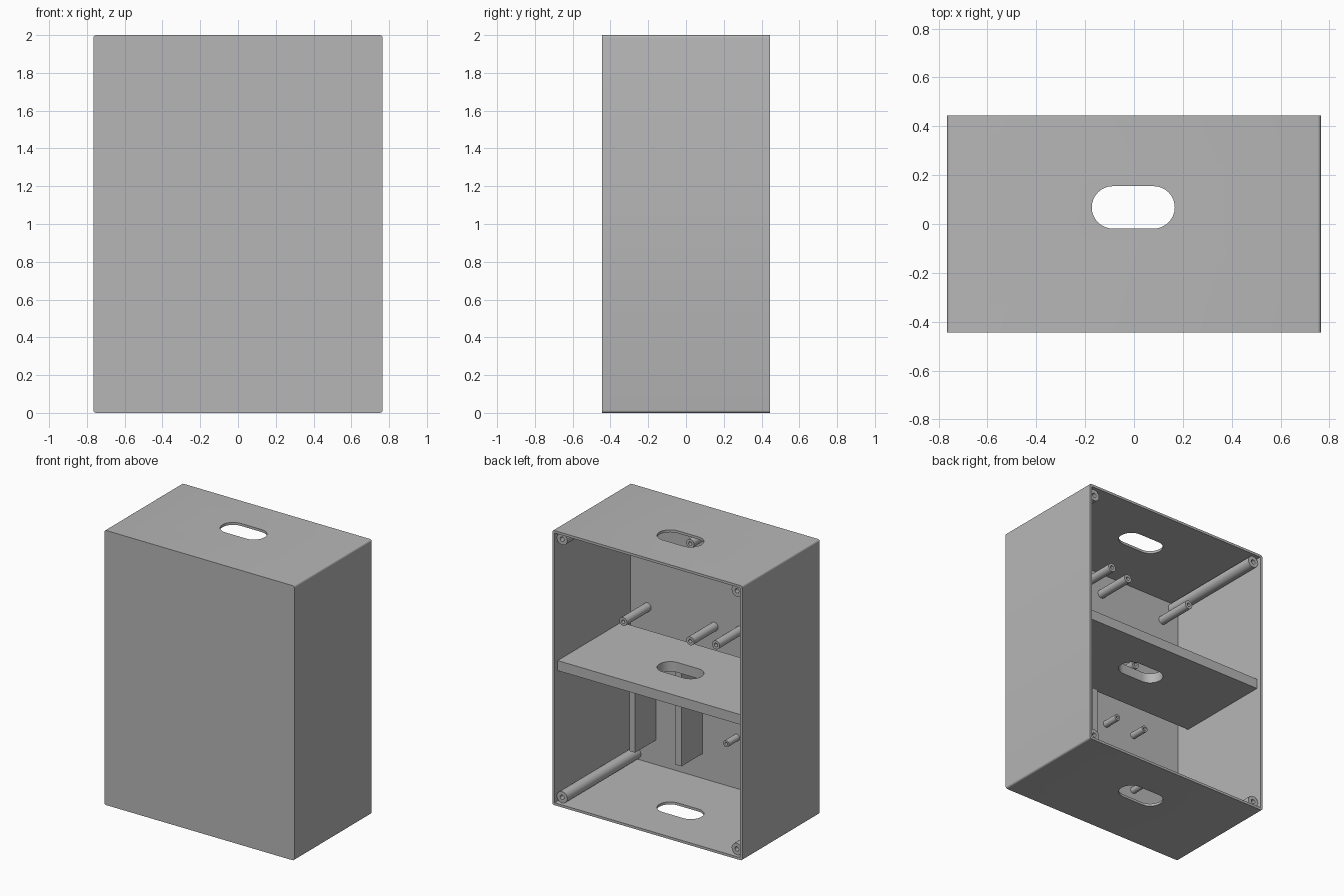
import bpy, bmesh, math
from mathutils import Matrix, Vector

cube = bpy.data.objects.get("Cube")
if cube:
    bpy.data.objects.remove(cube, do_unlink=True)

GREY = (0.47, 0.47, 0.47, 1)
grey = bpy.data.materials.new("grey_plastic")
grey.use_nodes = True
grey.diffuse_color = GREY
grey.node_tree.nodes["Principled BSDF"].inputs["Base Color"].default_value = GREY

W, D, H, T = 1.53, 0.89, 2.0, 0.018
BACK, FRONT_IN = D / 2, -D / 2 + T


def finish(name, bm, smooth=False):
    bmesh.ops.recalc_face_normals(bm, faces=bm.faces)
    mesh = bpy.data.meshes.new(name)
    bm.to_mesh(mesh)
    bm.free()
    mesh.materials.append(grey)
    obj = bpy.data.objects.new(name, mesh)
    bpy.context.collection.objects.link(obj)
    if smooth:
        select(obj)
        bpy.ops.object.shade_smooth_by_angle(angle=math.radians(35))
    return obj


def select(obj):
    bpy.ops.object.select_all(action="DESELECT")
    obj.select_set(True)
    bpy.context.view_layer.objects.active = obj


def box(name, lo, hi, round_y=0):
    bm = bmesh.new()
    lo, hi = Vector(lo), Vector(hi)
    size = hi - lo
    bmesh.ops.create_cube(bm, size=1, matrix=Matrix.Translation((lo + hi) / 2) @ Matrix.Diagonal((*size, 1)))
    if round_y:
        edges = [e for e in bm.edges if abs(e.verts[0].co.y - e.verts[1].co.y) > 0.1]
        bmesh.ops.bevel(bm, geom=edges, offset=round_y, segments=4, profile=0.5, affect="EDGES")
    return finish(name, bm)


def slot_cutter(z0, z1, cx=-0.003, cy=0.068, half=0.083, r=0.087, n=16):
    bm = bmesh.new()
    ring = []
    for side in (1, -1):
        for i in range(n + 1):
            a = -math.pi / 2 + math.pi * i / n
            ring.append(bm.verts.new((cx + side * (half + r * math.cos(a)), cy + side * r * math.sin(a), z0)))
    face = bm.faces.new(ring)
    new = bmesh.ops.extrude_face_region(bm, geom=[face])["geom"]
    bmesh.ops.translate(bm, verts=[v for v in new if isinstance(v, bmesh.types.BMVert)], vec=(0, 0, z1 - z0))
    return finish("slot_cutter", bm)


def cut(obj, cutter):
    mod = obj.modifiers.new("cut", "BOOLEAN")
    mod.operation, mod.solver, mod.object = "DIFFERENCE", "EXACT", cutter
    select(obj)
    bpy.ops.object.modifier_apply(modifier=mod.name)
    bpy.data.objects.remove(cutter, do_unlink=True)


def post(name, x, z, y_tip, r, hole, depth=0.1):
    # Round post from the front wall towards the open back, with a blind screw hole
    y0 = FRONT_IN - 0.004
    profile = [(0, y0), (r, y0), (r, y_tip), (hole, y_tip), (hole, y_tip - depth), (0, y_tip - depth)]
    bm = bmesh.new()
    verts = [bm.verts.new((x + a, y, z)) for a, y in profile]
    edges = [bm.edges.new(pair) for pair in zip(verts, verts[1:])]
    bmesh.ops.spin(bm, geom=verts + edges, cent=(x, 0, z), axis=(0, 1, 0), angle=math.tau, steps=24)
    bmesh.ops.remove_doubles(bm, verts=bm.verts, dist=0.0001)
    return finish(name, bm, True)


# Case: thin shell open at the back, with a slot in the top and the bottom
case = box("case", (-W / 2, -D / 2, 0), (W / 2, BACK, H), 0.014)
cut(case, box("cavity", (-W / 2 + T, FRONT_IN, T), (W / 2 - T, BACK + 0.1, H - T)))
cut(case, slot_cutter(-0.1, 0.1))
cut(case, slot_cutter(H - 0.1, H + 0.1))
select(case)
bpy.ops.object.shade_smooth_by_angle(angle=math.radians(30))

# Middle shelf with a matching slot, stopping short of the front wall
shelf = box("shelf", (-W / 2 + T, -0.32, 0.967), (W / 2 - T, 0.41, 1.04))
cut(shelf, slot_cutter(0.8, 1.2))
select(shelf)
bpy.ops.object.shade_smooth_by_angle(angle=math.radians(30))

# Corner screw posts
for side, sx in (("left", 1), ("right", -1)):
    for level, z in (("lower", 0.06), ("upper", H - 0.06)):
        post(f"{level}_{side}_corner_post", sx * 0.704, z, 0.42, 0.042, 0.016)

# Long board posts in the upper bay
upper_posts = [(0.61, 1.86), (0.07, 1.86), (0.61, 1.147), (0.07, 1.15),
               (-0.07, 1.825), (-0.61, 1.82), (-0.137, 1.177), (-0.455, 1.177)]
for i, (x, z) in enumerate(upper_posts):
    post(f"board_post_{i + 1}", x, z, -0.148, 0.031, 0.013)

# Short board posts in the lower bay
for x in (-0.11, -0.352):
    for z in (0.82, 0.39):
        post("short_board_post", x, z, -0.305, 0.024, 0.011, 0.06)

# Pair of upright holder plates in the lower bay
for name, x in (("left_holder_plate", 0.563), ("right_holder_plate", 0.19)):
    box(name, (x - 0.023, FRONT_IN - 0.004, 0.197), (x + 0.023, -0.185, 0.88))
